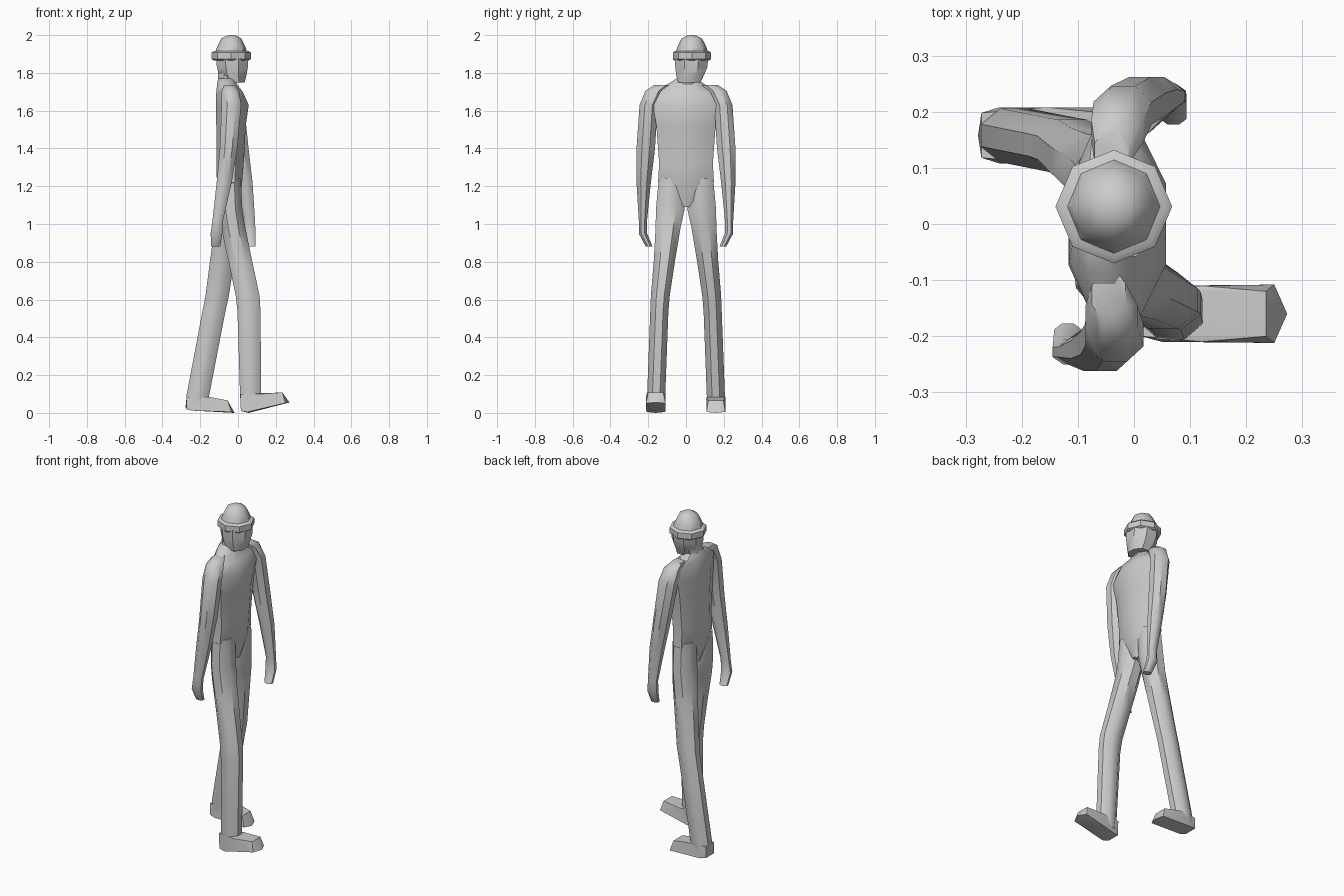
import bpy, bmesh, math


def finish(name, bm):
    bmesh.ops.recalc_face_normals(bm, faces=bm.faces)
    me = bpy.data.meshes.new(name)
    bm.to_mesh(me)
    bm.free()
    ob = bpy.data.objects.new(name, me)
    bpy.context.collection.objects.link(ob)
    bpy.ops.object.select_all(action='DESELECT')
    ob.select_set(True)
    bpy.context.view_layer.objects.active = ob
    bpy.ops.object.shade_smooth_by_angle(angle=math.radians(42))
    return ob


def loft(name, rings, n=8, flat=True):
    """Skin horizontal rings given as (z, cx, cy, rx, ry)."""
    bm = bmesh.new()
    off = math.pi / n if flat else 0
    k = 1 / math.cos(off)
    loops = []
    for z, cx, cy, rx, ry in rings:
        loops.append([bm.verts.new((cx + rx * k * math.cos(off + 2 * math.pi * i / n),
                                    cy + ry * k * math.sin(off + 2 * math.pi * i / n), z))
                      for i in range(n)])
    for a, b in zip(loops, loops[1:]):
        for i in range(n):
            j = (i + 1) % n
            bm.faces.new((a[i], a[j], b[j], b[i]))
    bm.faces.new(loops[0])
    bm.faces.new(loops[-1])
    return finish(name, bm)


def foot(name, profile, tip, cy):
    """Hull of a side profile (x, z, half width) plus a blunt toe tip."""
    bm = bmesh.new()
    for x, z, w in profile:
        for s in (-1, 1):
            bm.verts.new((x, cy + s * w, z))
    for x, z in tip:
        bm.verts.new((x, cy, z))
    bmesh.ops.convex_hull(bm, input=bm.verts)
    return finish(name, bm)


# Torso, running up into sloping shoulders and down to the crotch
loft("torso", [
    (1.09, -0.04, 0, 0.045, 0.02), (1.22, -0.045, 0, 0.067, 0.148),
    (1.32, -0.042, 0, 0.072, 0.142), (1.52, -0.037, 0, 0.078, 0.157),
    (1.63, -0.03, 0, 0.087, 0.175), (1.70, -0.045, 0, 0.070, 0.165),
    (1.745, -0.06, 0, 0.050, 0.09), (1.77, -0.06, 0.005, 0.045, 0.055)])

# Neck and head
loft("neck", [(1.70, -0.06, 0.0, 0.05, 0.06), (1.77, -0.055, 0.015, 0.05, 0.055),
              (1.82, -0.045, 0.025, 0.06, 0.065)])
loft("head", [(1.75, -0.015, 0.018, 0.05, 0.06), (1.79, -0.028, 0.022, 0.073, 0.074),
              (1.83, -0.03, 0.028, 0.082, 0.085), (1.88, -0.032, 0.03, 0.084, 0.088)])

# Knitted cap: rolled brim and dome
loft("cap_brim", [(1.865, -0.036, 0.031, 0.092, 0.092), (1.873, -0.036, 0.031, 0.104, 0.101),
                  (1.907, -0.036, 0.031, 0.104, 0.101), (1.916, -0.036, 0.031, 0.092, 0.09)], flat=False)
loft("cap_dome", [(1.90, -0.036, 0.031, 0.088, 0.088), (1.94, -0.036, 0.031, 0.074, 0.076),
                  (1.982, -0.036, 0.031, 0.053, 0.054), (1.996, -0.034, 0.03, 0.028, 0.028),
                  (2.0, -0.034, 0.03, 0.008, 0.008)], flat=False)

# Arms: shared heights and widths, each with its own swing along x
ARM = [(1.735, 0.125, 0.030, 0.045), (1.705, 0.165, 0.046, 0.050), (1.63, 0.198, 0.052, 0.048),
       (1.40, 0.213, 0.046, 0.049), (1.22, 0.224, 0.040, 0.038), (1.02, 0.228, 0.028, 0.022),
       (0.95, 0.228, 0.031, 0.022), (0.88, 0.195, 0.024, 0.018)]
SWING = {"left_arm": (1, [-0.04, -0.03, -0.02, 0.010, 0.037, 0.062, 0.062, 0.070]),
         "right_arm": (-1, [-0.045, -0.04, -0.035, -0.05, -0.073, -0.107, -0.114, -0.118])}
for name, (side, xs) in SWING.items():
    loft(name, [(z, x, side * y, rx, ry) for (z, y, rx, ry), x in zip(ARM, xs)])

# Legs: shared widths, with centre and half depth along x per stride
LEG = [(1.24, 0.078, 0.066), (1.08, 0.083, 0.076), (0.98, 0.095, 0.066), (0.80, 0.115, 0.056),
       (0.62, 0.136, 0.050), (0.54, 0.141, 0.048), (0.09, 0.158, 0.048), (0.04, 0.158, 0.047)]
STRIDE = {
    "right_leg": (-1, [(-0.045, 0.06), (-0.04, 0.063), (-0.025, 0.064), (0.013, 0.063),
                       (0.051, 0.063), (0.058, 0.061), (0.067, 0.056), (0.067, 0.052)]),
    "left_leg": (1, [(-0.045, 0.06), (-0.05, 0.062), (-0.06, 0.064), (-0.085, 0.064),
                     (-0.11, 0.062), (-0.127, 0.061), (-0.213, 0.060), (-0.217, 0.055)])}
for name, (side, xs) in STRIDE.items():
    loft(name, [(z, cx, side * cy, rx, ry) for (z, cy, ry), (cx, rx) in zip(LEG, xs)])

# Feet: front one lands on its heel, back one lies flat
foot("right_foot", [(0.015, 0.01, 0.04), (0.012, 0.10, 0.04), (0.05, 0.005, 0.05), (0.12, 0.10, 0.05),
                    (0.235, 0.108, 0.04), (0.25, 0.052, 0.052)], [(0.273, 0.055), (0.055, 0.0)], -0.16)
foot("left_foot", [(-0.272, 0.018, 0.04), (-0.272, 0.085, 0.04), (-0.24, 0.012, 0.05), (-0.155, 0.085, 0.05),
                   (-0.055, 0.066, 0.04), (-0.035, 0.005, 0.05)], [(-0.018, 0.0), (-0.278, 0.03)], 0.158)
